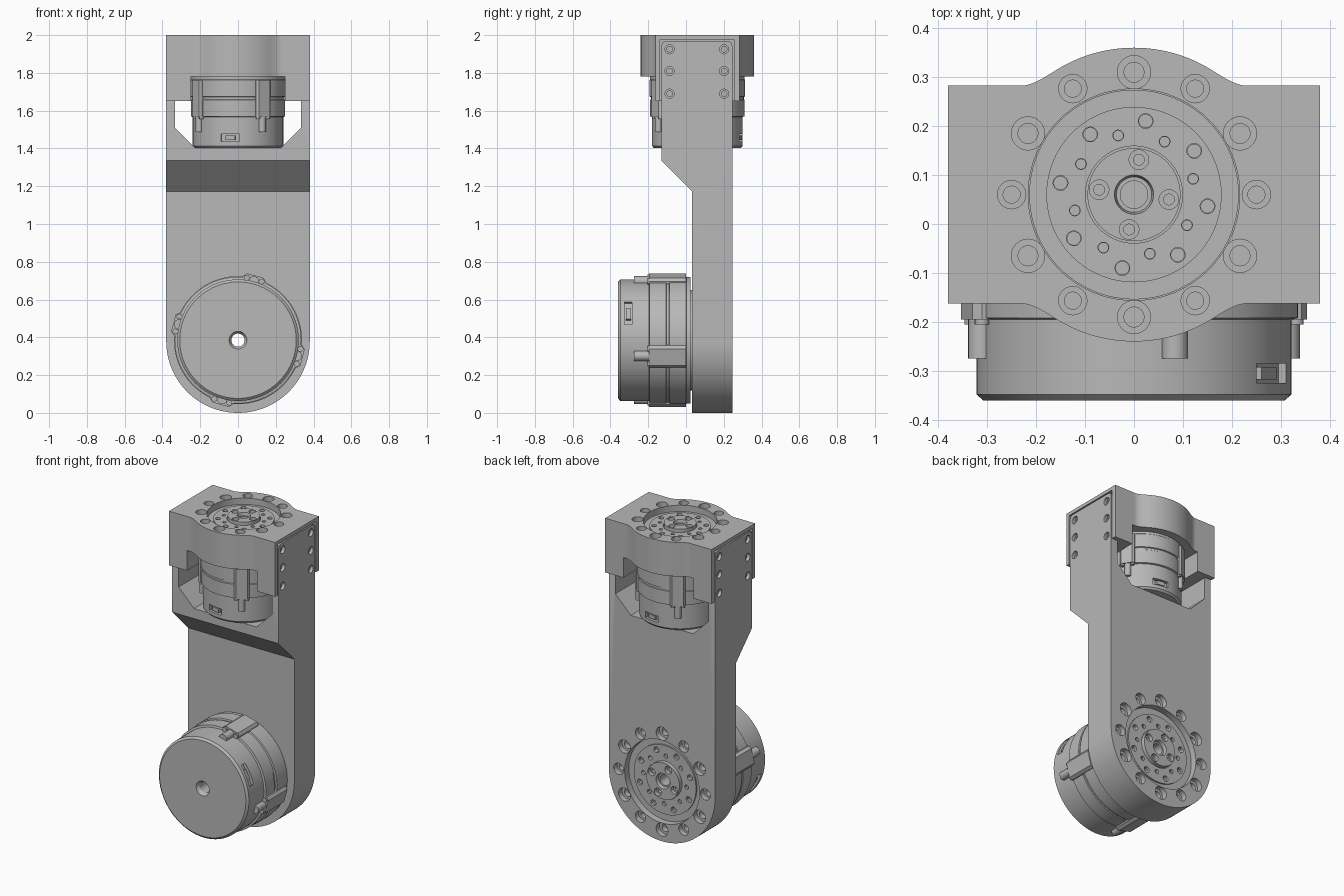
import bpy, bmesh
from math import pi, sin, cos, radians, sqrt
from mathutils import Matrix, Vector

if "Cube" in bpy.data.objects:
    bpy.data.objects.remove(bpy.data.objects["Cube"])

grey = bpy.data.materials.new("machined grey")
grey.use_nodes = True
grey.diffuse_color = (0.48, 0.48, 0.48, 1)
grey.node_tree.nodes["Principled BSDF"].inputs["Base Color"].default_value = (0.48, 0.48, 0.48, 1)


def T(x, y, z):
    return Matrix.Translation((x, y, z))


def turn(deg, axis="Z"):
    return Matrix.Rotation(radians(deg), 4, axis)


def lathe(bm, profile, mat, n=32):
    """Revolve (radius, height) points about local z; off-axis profiles are closed."""
    part = bmesh.new()
    vs = [part.verts.new((r, 0, h)) for r, h in profile]
    es = [part.edges.new(p) for p in zip(vs, vs[1:])]
    if profile[0][0] > 0:
        es.append(part.edges.new((vs[-1], vs[0])))
    bmesh.ops.spin(part, geom=vs + es, cent=(0, 0, 0), axis=(0, 0, 1), angle=2 * pi, steps=n)
    bmesh.ops.remove_doubles(part, verts=part.verts, dist=1e-5)
    merge(bm, part, mat)


def prism(bm, outline, low, high, mat=Matrix()):
    """Extrude an (x, y) outline along local z."""
    part = bmesh.new()
    face = part.faces.new([part.verts.new((x, y, low)) for x, y in outline])
    ext = bmesh.ops.extrude_face_region(part, geom=[face])["geom"]
    moved = [v for v in ext if isinstance(v, bmesh.types.BMVert)]
    bmesh.ops.translate(part, vec=(0, 0, high - low), verts=moved)
    merge(bm, part, mat)


def box(bm, size, mat):
    part = bmesh.new()
    bmesh.ops.create_cube(part, size=1, matrix=Matrix.Diagonal((*size, 1)))
    merge(bm, part, mat)


def merge(bm, part, mat):
    bmesh.ops.recalc_face_normals(part, faces=part.faces)
    part.transform(mat)
    tmp = bpy.data.meshes.new("tmp")
    part.to_mesh(tmp)
    part.free()
    bm.from_mesh(tmp)
    bpy.data.meshes.remove(tmp)


def finish(name, bm):
    me = bpy.data.meshes.new(name)
    bm.to_mesh(me)
    bm.free()
    me.materials.append(grey)
    ob = bpy.data.objects.new(name, me)
    bpy.context.collection.objects.link(ob)
    return ob


def cut(ob, bm, operation="DIFFERENCE"):
    """Apply a boolean with the given solid, then drop the cutter."""
    cutter = finish("cutter", bm)
    cutter.hide_render = True
    mod = ob.modifiers.new("cut", "BOOLEAN")
    mod.operation, mod.solver, mod.object = operation, "EXACT", cutter
    bpy.context.view_layer.update()
    new = bpy.data.meshes.new_from_object(ob.evaluated_get(bpy.context.evaluated_depsgraph_get()))
    ob.modifiers.clear()
    ob.data = new
    bpy.data.objects.remove(cutter)


def bore(bm, r, depth, mat, inner=0.6):
    """Counterbored hole cutter, opening towards local +z."""
    lathe(bm, [(0, 0.02), (r, 0.02), (r, -depth / 2), (r * inner, -depth / 2),
               (r * inner, -depth), (0, -depth)], mat, 24)


def bolt_circle(bm, mat, scale):
    for i in range(12):
        size = 0.034 if i % 2 else 0.029
        bore(bm, size * scale, 0.07, mat @ turn(30 * i) @ T(0.25 * scale, 0, 0))


def motor(name, mat, length, s, f, ear):
    """Actuator along local z: s scales the housing, f the output face."""
    L, top = length, length - 0.22
    bm = bmesh.new()
    lathe(bm, [(0.028 * f, 0.02), (0.035 * s, 0), (0.23 * s, 0), (0.24 * s, 0.012), (0.24 * s, 0.165),
               (0.25 * s, 0.168), (0.25 * s, 0.255), (0.246 * s, 0.258), (0.246 * s, 0.27),
               (0.253 * s, 0.273), (0.253 * s, 0.36), (0.25 * s, 0.363), (0.25 * s, top),
               (0.214 * f, top), (0.214 * f, L - 0.04), (0.179 * f, L - 0.04), (0.179 * f, L - 0.03),
               (0.099 * f, L - 0.03), (0.099 * f, L - 0.036), (0.095 * f, L - 0.036),
               (0.095 * f, L - 0.01), (0.04 * f, L - 0.01), (0.036 * f, L - 0.03),
               (0.028 * f, L - 0.03)], mat, 96)
    body = finish(name + "_housing", bm)
    # output face holes and side connector slots
    holes = bmesh.new()
    for i in range(8):
        for r, start, size in ((0.152, 139, 0.015), (0.125, 118, 0.011)):
            bore(holes, size * f, 0.03, mat @ turn(ear + start + 45 * i) @ T(r * f, 0, L - 0.03), 0.9)
    for i in range(4):
        bore(holes, 0.02 * f, 0.05, mat @ turn(ear + 140 + 90 * i) @ T(0.072 * f, 0, L - 0.01), 0.55)
    for side in (0, 180):
        box(holes, (0.05, 0.1 * s, 0.04), mat @ turn(ear - 42 + side) @ T(0.24 * s, 0, 0.055))
    cut(body, holes)
    plugs = bmesh.new()
    for side in (0, 180):
        box(plugs, (0.03, 0.05 * s, 0.025), mat @ turn(ear - 42 + side) @ T(0.22 * s, 0, 0.055))
    finish(name + "_connectors", plugs)
    # clamp ears with a stub and three screws each
    ears = bmesh.new()
    for i in range(4):
        m = mat @ turn(ear + 90 * i)
        w = 0.045 * s
        prism(ears, [(0.2 * s, -w), (0.252 * s, -w), (0.264 * s, -w * 0.75), (0.264 * s, w * 0.75),
                     (0.252 * s, w), (0.2 * s, w)], 0.165, 0.36, m)
        lathe(ears, [(0, 0.085), (0.02 * s, 0.085), (0.02 * s, 0.18), (0, 0.18)], m @ T(0.241 * s, 0, 0), 20)
        for k in (-1, 1):
            lathe(ears, [(0, 0.155), (0.011 * s, 0.155), (0.011 * s, 0.18), (0, 0.18)],
                  m @ turn(7 * k) @ T(0.25 * s, 0, 0), 16)
    finish(name + "_ears", ears)


# Placement of the two actuators (local z points out of the output face)
CY, CZ = 0.06, 0.385
upper = T(0, CY, 1.402)
lower = T(0, -0.36, CZ) @ turn(-90, "X")

# Arm: side profile crossed with a round-ended fork outline
bm = bmesh.new()
side = [(0.245, -0.01), (0.245, 1.945), (0.238, 1.963), (0.22, 1.97), (-0.105, 1.97), (-0.123, 1.963),
        (-0.13, 1.945), (-0.13, 1.335), (0.032, 1.172), (0.032, -0.01)]
to_x = Matrix(((0, 0, 1, 0), (1, 0, 0, 0), (0, 1, 0, 0), (0, 0, 0, 1)))
prism(bm, side, -0.4, 0.4, to_x)
arm = finish("arm", bm)
fork = bmesh.new()
right = [(0.38, 2.0), (0.333, 2.0), (0.333, 1.51), (0.223, 1.4)]
outline = [(-0.38 * cos(pi * i / 64), 0.38 - 0.38 * sin(pi * i / 64)) for i in range(65)]
outline += right + [(-x, z) for x, z in reversed(right)]
prism(fork, outline, -0.5, 0.5, turn(90, "X"))
cut(arm, fork, "INTERSECT")

# Arm: actuator opening, bolt circle and side screws
hole = bmesh.new()
lathe(hole, [(0, 0.3), (0.267, 0.3), (0.267, 0.7), (0, 0.7)], lower, 96)
cut(arm, hole)
bolts = bmesh.new()
bolt_circle(bolts, lower @ T(0, 0, 0.605), 1.24)
for sx in (-1, 1):
    for y in (-0.087, 0.202):
        for z in (1.69, 1.81, 1.925):
            bore(bolts, 0.024, 0.04, T(0.38 * sx, y, z) @ turn(90 * sx, "Y"))
cut(arm, bolts)

# Bracket: block with round bulges front and back
def edge(x):
    flat, arc = 0.2225, sqrt(max(0.09 - x * x, 0))
    blend = max(0.03 - abs(flat - arc), 0) / 0.03
    return max(flat, arc) + blend * blend * 0.0075

xs = [0.38] + [0.3 - 0.6 * i / 72 for i in range(73)] + [-0.38]
rim = [(x, CY + edge(x)) for x in xs]
rim += [(x, CY - edge(x)) for x in reversed(xs)]
bm = bmesh.new()
prism(bm, rim, 1.65, 2.0)
bracket = finish("bracket", bm)
gap = bmesh.new()
box(gap, (0.5, 1, 0.4), T(0, CY, 1.58))
cut(bracket, gap)
hole = bmesh.new()
lathe(hole, [(0, 1.5), (0.216, 1.5), (0.216, 2.1), (0, 2.1)], T(0, CY, 0), 96)
cut(bracket, hole)
pockets = bmesh.new()
for sx in (-1, 1):
    box(pockets, (0.1, 0.391, 0.5), T(0.382 * sx, 0.0575, 1.728))
bolt_circle(pockets, T(0, CY, 2.0), 1)
cut(bracket, pockets)

motor("upper_actuator", upper, 0.598, 1.0, 1.0, -58)
motor("lower_actuator", lower, 0.605, 1.34, 1.24, 15)

# Smooth curved faces, keep edges crisp
for ob in bpy.data.objects:
    ob.select_set(ob.type == "MESH")
bpy.context.view_layer.objects.active = arm
bpy.ops.object.shade_smooth_by_angle(angle=radians(25))
